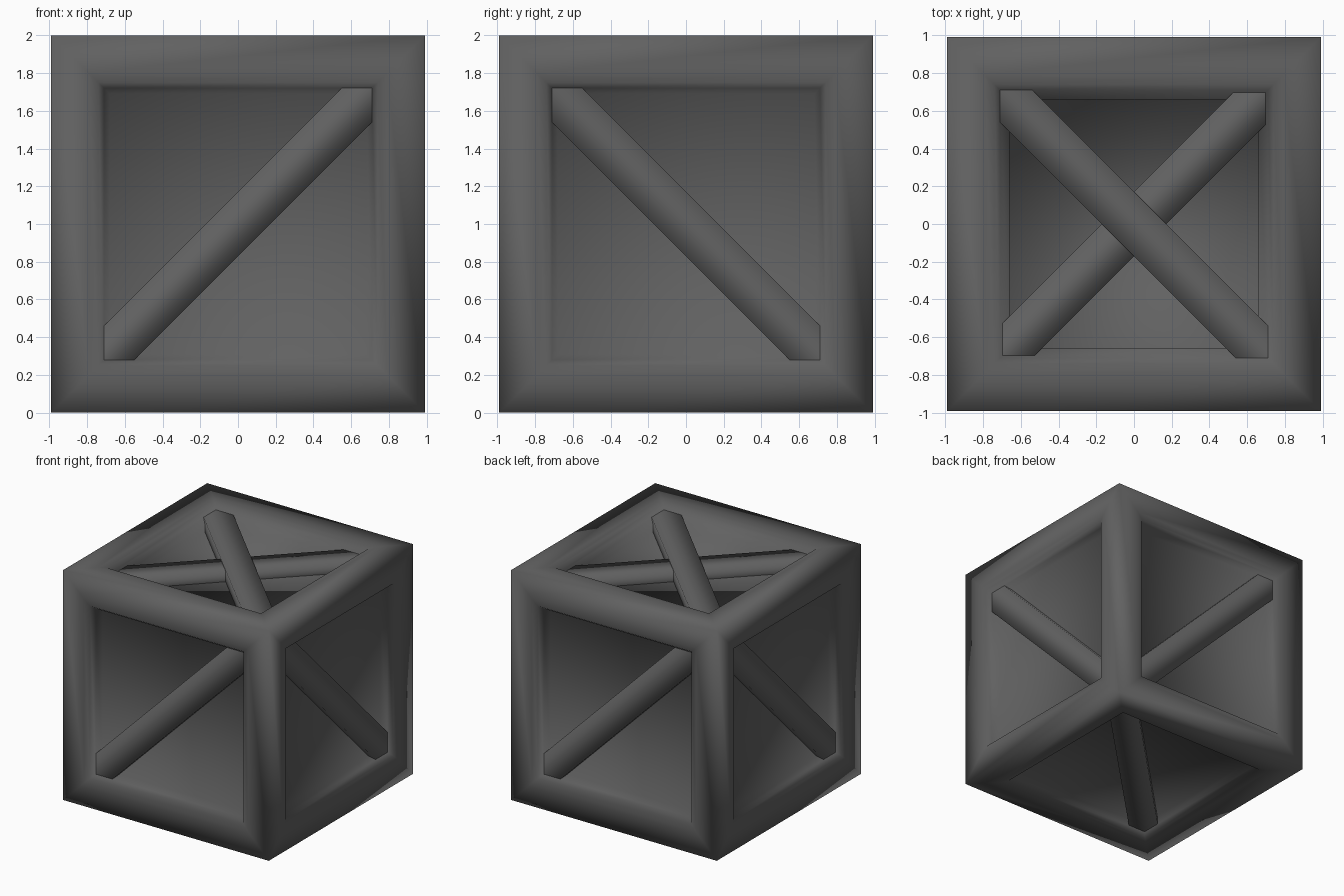
import bpy
import bmesh
from mathutils import Matrix, Vector

if "Cube" in bpy.data.objects:
    bpy.data.objects.remove(bpy.data.objects["Cube"], do_unlink=True)

HALF = 0.99
CENTRE = Vector((0, 0, 1))

# Single dark grey finish
grey = bpy.data.materials.new("dark_grey")
grey.use_nodes = True
colour = (0.12, 0.12, 0.12, 1)
grey.diffuse_color = colour
bsdf = next(n for n in grey.node_tree.nodes if n.type == "BSDF_PRINCIPLED")
bsdf.inputs["Base Color"].default_value = colour
bsdf.inputs["Roughness"].default_value = 0.8


def finish(bm, name):
    """Turn the bmesh into a smooth shaded grey object."""
    for face in bm.faces:
        face.smooth = True
    mesh = bpy.data.meshes.new(name)
    bm.to_mesh(mesh)
    bm.free()
    mesh.materials.append(grey)
    obj = bpy.data.objects.new(name, mesh)
    bpy.context.collection.objects.link(obj)
    return obj


def inset(bm, faces, thickness, depth):
    bmesh.ops.inset_individual(bm, faces=faces, thickness=thickness,
                               depth=depth, use_even_offset=True)


# Crate body: a box with a wide rounded rim and a sunken panel on every face
bm = bmesh.new()
bmesh.ops.create_cube(bm, size=2)
bmesh.ops.scale(bm, vec=(HALF, HALF, 1), verts=bm.verts)
bmesh.ops.translate(bm, vec=CENTRE, verts=bm.verts)
sides = list(bm.faces)
top = [f for f in sides if f.normal.z > 0.5]
others = [f for f in sides if f not in top]
inset(bm, sides, 0.2, 0)
inset(bm, sides, 0.05, -0.01)
inset(bm, sides, 0.03, -0.04)
inset(bm, others, 0.03, -0.05)
# The top steps down once more into a straight-sided well
inset(bm, top, 0.05, -0.04)
inset(bm, top, 0.001, -0.06)
finish(bm, "crate_body")


def brace(name, normal, along, depth):
    """Diagonal plank across one face, its open ends buried in the rim."""
    thick = 0.16
    n = Vector(normal)
    d = Vector(along).normalized()
    s = n.cross(d)
    reach = (1 if n.z else HALF) - depth - thick / 2
    turn = Matrix((d, s, n)).transposed().to_4x4()
    place = Matrix.Translation(CENTRE + n * reach) @ turn
    bm = bmesh.new()
    bmesh.ops.create_cube(bm, size=1)
    ends = [f for f in bm.faces if abs(f.normal.x) > 0.5]
    bmesh.ops.delete(bm, geom=ends, context="FACES_ONLY")
    bmesh.ops.scale(bm, vec=(2.1, 0.24, thick), verts=bm.verts)
    bmesh.ops.transform(bm, matrix=place, verts=bm.verts)
    finish(bm, name)


# One diagonal brace per side and underneath, two crossing on top
brace("front_brace", (0, -1, 0), (1, 0, 1), 0.05)
brace("back_brace", (0, 1, 0), (-1, 0, 1), 0.05)
brace("left_brace", (1, 0, 0), (0, -1, 1), 0.05)
brace("right_brace", (-1, 0, 0), (0, 1, 1), 0.05)
brace("bottom_brace", (0, 0, -1), (1, 1, 0), 0.05)
brace("top_lower_brace", (0, 0, 1), (1, 1, 0), 0.06)
brace("top_upper_brace", (0, 0, 1), (1, -1, 0), 0.05)
